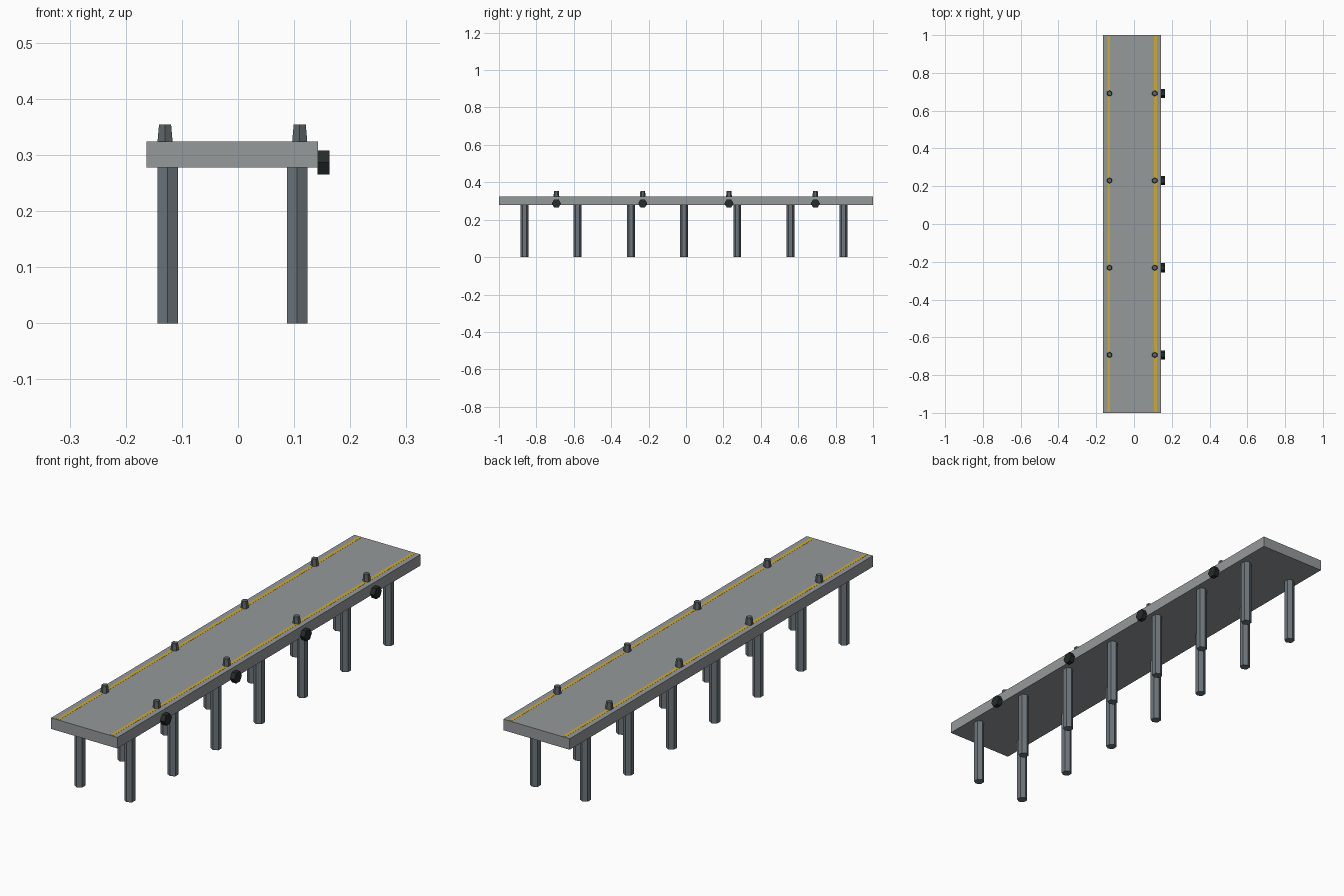
import bpy
import bmesh
from math import pi
from mathutils import Matrix

cube = bpy.data.objects.get("Cube")
if cube:
    bpy.data.objects.remove(cube, do_unlink=True)


def material(name, color):
    mat = bpy.data.materials.new(name)
    mat.use_nodes = True
    mat.diffuse_color = (*color, 1)
    bsdf = mat.node_tree.nodes["Principled BSDF"]
    bsdf.inputs["Base Color"].default_value = (*color, 1)
    bsdf.inputs["Roughness"].default_value = 0.8
    return mat


concrete = material("concrete grey", (0.30, 0.32, 0.325))
steel = material("pile steel", (0.15, 0.18, 0.20))
dark_steel = material("bollard steel", (0.11, 0.13, 0.14))
rubber = material("fender rubber", (0.018, 0.024, 0.024))
yellow = material("safety yellow", (0.62, 0.40, 0.03))


def add_object(name, bm, mat):
    mesh = bpy.data.meshes.new(name)
    bm.to_mesh(mesh)
    bm.free()
    mesh.materials.append(mat)
    obj = bpy.data.objects.new(name, mesh)
    bpy.context.collection.objects.link(obj)
    return obj


def box(name, center, size, mat):
    bm = bmesh.new()
    bmesh.ops.create_cube(bm, size=1,
                          matrix=Matrix.Translation(center) @ Matrix.Diagonal((*size, 1)))
    return add_object(name, bm, mat)


def hex_prism(name, center, r_low, r_high, length, mat, axis="Z"):
    # Corners point along y, flats face along the remaining axis
    turn = Matrix.Rotation(pi / 2, 4, "Y") if axis == "X" else Matrix.Identity(4)
    bm = bmesh.new()
    bmesh.ops.create_cone(bm, cap_ends=True, segments=6, radius1=r_low,
                          radius2=r_high, depth=length,
                          matrix=Matrix.Translation(center) @ turn)
    # Put a corner on the y axis whatever the starting angle of the ring
    if max(abs(v.co.y - center[1]) for v in bm.verts) < 0.95 * r_low:
        bmesh.ops.rotate(bm, verts=bm.verts, cent=center,
                         matrix=Matrix.Rotation(pi / 6, 3, axis))
    return add_object(name, bm, mat)


MID_X = -0.01
DECK_BOTTOM, DECK_TOP = 0.278, 0.324
EDGE_X = 0.143
SIDES = (("right", -1), ("left", 1))

# Deck slab
box("deck", (MID_X, 0, (DECK_BOTTOM + DECK_TOP) / 2),
    (0.306, 2, DECK_TOP - DECK_BOTTOM), concrete)

for side, s in SIDES:
    # Painted edge line
    box(f"{side}_edge_line", (MID_X + s * 0.124, 0, DECK_TOP),
        (0.014, 1.99, 0.001), yellow)
    # Support piles
    for i in range(7):
        hex_prism(f"{side}_pile_{i + 1}",
                  (MID_X + s * 0.1155, -0.864 + i * 0.2845, DECK_BOTTOM / 2),
                  0.021, 0.021, DECK_BOTTOM, steel)

for i in range(4):
    y = -0.693 + i * 0.4615
    # Mooring bollards
    for side, s in SIDES:
        hex_prism(f"{side}_bollard_{i + 1}",
                  (MID_X + s * 0.12, y, DECK_TOP + 0.015),
                  0.0155, 0.0125, 0.03, dark_steel)
    # Fenders on the berthing side
    hex_prism(f"fender_{i + 1}", (EDGE_X + 0.0095, y, 0.2865),
              0.0245, 0.0245, 0.021, rubber, axis="X")
